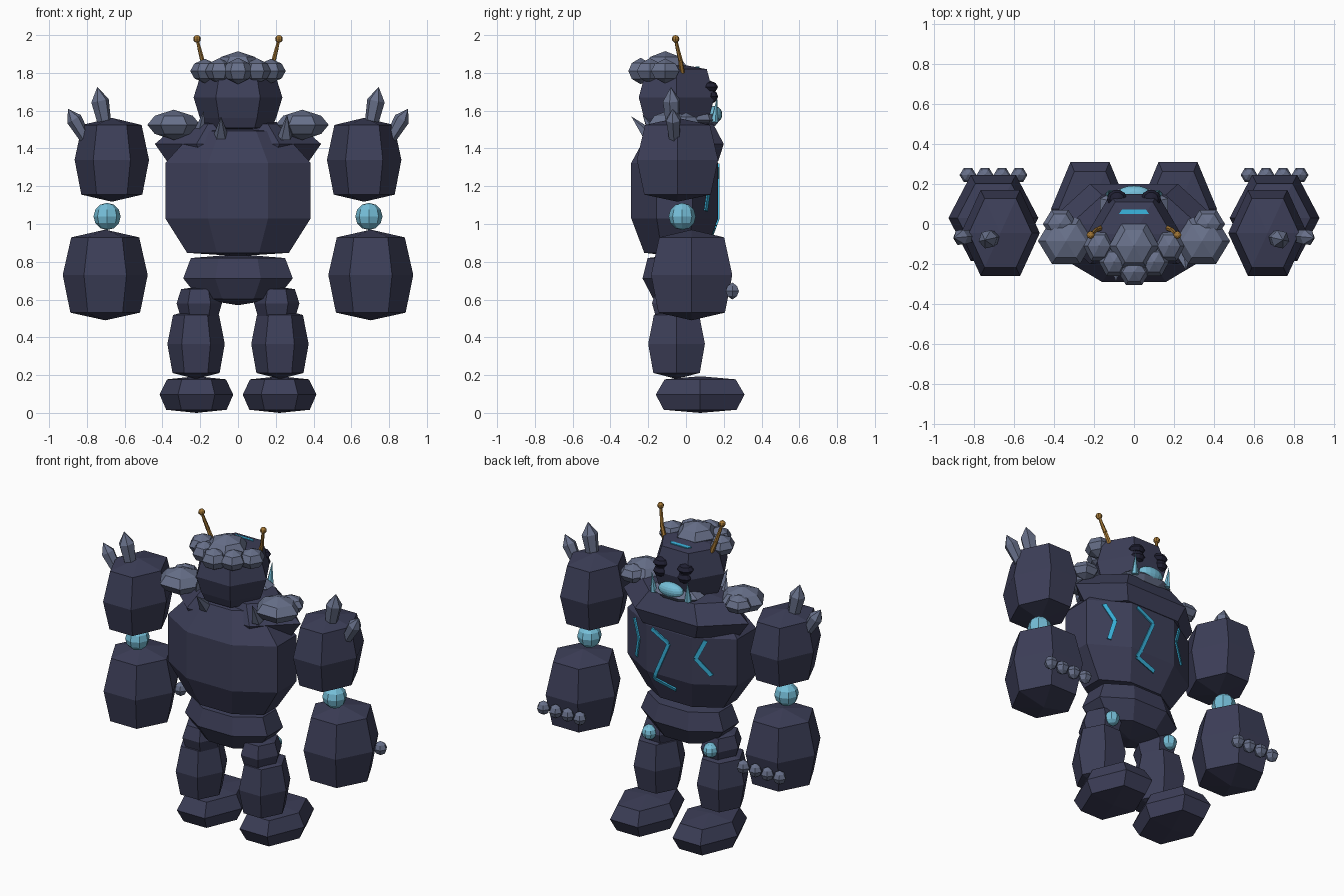
import bpy, bmesh, math
from mathutils import Vector, Matrix
from mathutils.bvhtree import BVHTree

if "Cube" in bpy.data.objects:
    bpy.data.objects.remove(bpy.data.objects["Cube"])


def mat(name, r, g, b):
    m = bpy.data.materials.new(name)
    m.diffuse_color = (r, g, b, 1)
    m.use_nodes = True
    m.node_tree.nodes["Principled BSDF"].inputs["Base Color"].default_value = m.diffuse_color
    return m


STONE = mat("dark_stone", 0.046, 0.049, 0.098)
ROCK = mat("grey_rock", 0.135, 0.16, 0.25)
PALE = mat("pale_cyan", 0.18, 0.52, 0.69)
GLOW = mat("bright_cyan", 0.04, 0.44, 0.70)
GOLD = mat("gold", 0.36, 0.18, 0.035)
BLACK = mat("eye_black", 0.014, 0.014, 0.032)


def finish(bm, name, material):
    bmesh.ops.recalc_face_normals(bm, faces=bm.faces)
    me = bpy.data.meshes.new(name)
    bm.to_mesh(me)
    bm.free()
    me.materials.append(material)
    ob = bpy.data.objects.new(name, me)
    bpy.context.collection.objects.link(ob)
    return ob


LIMB = [(-0.83, 0.82), (0, 1), (0.83, 0.8)]
PEBBLE = [(-0.6, 0.72), (0, 1), (0.6, 0.72)]


def boulder(name, c, half, material=STONE, profile=LIMB, n=6, turn=0.0):
    """Faceted boulder: rings of (height, radius) fractions closed by two poles.
    half = exact half extents along x, y, z."""
    bm = bmesh.new()
    angs = [2 * math.pi * i / n + math.radians(turn) for i in range(n)]
    mx = max(abs(math.cos(a)) for a in angs)
    my = max(abs(math.sin(a)) for a in angs)
    rings = [[bm.verts.new((c[0] + half[0] * r * math.cos(a) / mx,
                            c[1] + half[1] * r * math.sin(a) / my,
                            c[2] + half[2] * h)) for a in angs] for h, r in profile]
    low = bm.verts.new((c[0], c[1], c[2] - half[2]))
    top = bm.verts.new((c[0], c[1], c[2] + half[2]))
    for i in range(n):
        j = (i + 1) % n
        bm.faces.new((low, rings[0][j], rings[0][i]))
        bm.faces.new((top, rings[-1][i], rings[-1][j]))
        for a, b in zip(rings, rings[1:]):
            bm.faces.new((a[i], a[j], b[j], b[i]))
    return finish(bm, name, material)


def spike(name, a, b, r1, r2, material, n=6):
    """Cone or tube from point a to point b."""
    a, b = Vector(a), Vector(b)
    d = b - a
    m = Matrix.Translation((a + b) / 2) @ d.to_track_quat('Z', 'Y').to_matrix().to_4x4()
    bm = bmesh.new()
    bmesh.ops.create_cone(bm, cap_ends=True, segments=n, radius1=r1, radius2=r2,
                          depth=d.length, matrix=m)
    return finish(bm, name, material)


def crystal(name, a, b, r):
    """Tapering prism with a pointed end."""
    k = Vector(a).lerp(Vector(b), 0.68)
    spike(name + "_shaft", a, k, r * 0.7, r, ROCK)
    spike(name + "_point", k, b, r, 0, ROCK)


def ball(name, c, half, material, seg=8, rings=6):
    bm = bmesh.new()
    bmesh.ops.create_uvsphere(bm, u_segments=seg, v_segments=rings, radius=1,
                              matrix=Matrix.Translation(c) @ Matrix.Diagonal((*half, 1)))
    return finish(bm, name, material)


def surface(ob):
    bm = bmesh.new()
    bm.from_mesh(ob.data)
    tree = BVHTree.FromBMesh(bm)
    bm.free()
    return tree


def crack(name, tree, pts, w=0.011):
    """Thin glowing zigzag plate laid on the chest surface."""
    bm = bmesh.new()
    for p, q in zip(pts, pts[1:]):
        p, q = Vector(p), Vector(q)
        side = (q - p).normalized()
        side = Vector((-side.y, side.x)) * w
        prev = None
        for i in range(9):
            m = p.lerp(q, i / 8)
            row = []
            for e in (m - side, m + side):
                hit = tree.ray_cast(Vector((e.x, 1, e.y)), Vector((0, -1, 0)))[0]
                row.append(bm.verts.new((e.x, hit.y + 0.004, e.y)))
            if prev:
                bm.faces.new((prev[0], prev[1], row[1], row[0]))
            prev = row
    ob = finish(bm, name, GLOW)
    mod = ob.modifiers.new("thickness", 'SOLIDIFY')
    mod.thickness = 0.009
    mod.offset = 0


# Body
torso = boulder("torso", (0, -0.06, 1.175), (0.385, 0.23, 0.345), n=8, turn=22.5,
                profile=[(-0.95, 0.7), (-0.42, 1), (0.43, 1), (0.92, 0.6)])
boulder("collar", (0, 0.0, 1.43), (0.44, 0.2, 0.125),
        profile=[(-0.8, 0.85), (-0.05, 1), (0.8, 0.72)])
boulder("pelvis", (0, -0.04, 0.705), (0.29, 0.19, 0.135), n=8, turn=22.5,
        profile=[(-0.75, 0.7), (0.05, 1), (0.85, 0.86)])

# Head with jaw, mouth and forehead mark
head = boulder("head", (0, -0.05, 1.67), (0.235, 0.2, 0.18),
               profile=[(-0.9, 0.75), (-0.6, 0.86), (0, 1), (0.83, 0.8)])
boulder("jaw", (0, 0.09, 1.55), (0.17, 0.09, 0.05), ROCK, PEBBLE, 8, 22.5)
ball("mouth", (0, 0.15, 1.58), (0.085, 0.042, 0.045), PALE, 16, 10)
head_tree = surface(head)
bm = bmesh.new()
corners = []
for x, y in ((-0.075, 0.05), (0.075, 0.05), (0.06, 0.072), (-0.06, 0.072)):
    z = head_tree.ray_cast(Vector((x, y, 3)), Vector((0, 0, -1)))[0].z
    corners.append(bm.verts.new((x, y, z + 0.006)))
bm.faces.new(corners)
mark = finish(bm, "forehead_mark", GLOW)
mark.modifiers.new("thickness", 'SOLIDIFY').thickness = 0.009

# Crown of rocks
boulder("crown_top", (0, -0.11, 1.84), (0.125, 0.11, 0.075), ROCK, PEBBLE)
boulder("crown_back", (0, -0.24, 1.81), (0.08, 0.065, 0.07), ROCK, PEBBLE)

# Chest cracks
tree = surface(torso)
crack("crack_middle", tree, [(0.12, 1.31), (0, 1.245), (0.11, 0.99), (-0.03, 0.95)])
crack("crack_right", tree, [(0.3, 1.3), (0.245, 1.195), (0.275, 1.07)])
crack("crack_left", tree, [(-0.23, 1.31), (-0.18, 1.195), (-0.26, 1.09)])

# Spikes on the upper back
spike("back_spike", (-0.09, -0.19, 1.46), (-0.09, -0.29, 1.57), 0.042, 0, ROCK, 5)
spike("back_spike", (0.25, -0.16, 1.46), (0.26, -0.23, 1.58), 0.04, 0, ROCK, 5)
spike("back_spike", (-0.2, -0.1, 1.5), (-0.18, -0.15, 1.6), 0.03, 0, ROCK, 5)

for s, tag in ((-1, "left"), (1, "right")):
    # Face parts
    boulder("eye_" + tag, (s * 0.085, 0.125, 1.725), (0.05, 0.045, 0.035), BLACK, PEBBLE, 10)
    boulder("eye_lower_" + tag, (s * 0.085, 0.135, 1.675), (0.045, 0.035, 0.04), BLACK, PEBBLE, 10)
    spike("fang_" + tag, (s * 0.12, 0.15, 1.54), (s * 0.125, 0.165, 1.67), 0.022, 0, PALE)
    # Antenna
    path = [(s * 0.165, -0.02, 1.8), (s * 0.19, -0.03, 1.87),
            (s * 0.205, -0.045, 1.93), (s * 0.217, -0.055, 1.98)]
    for i in range(3):
        spike("antenna_" + tag, path[i], path[i + 1], 0.014 - 0.002 * i, 0.012 - 0.002 * i, GOLD)
    ball("antenna_tip_" + tag, path[-1], (0.02,) * 3, GOLD)
    # Crown sides
    boulder("crown_side_" + tag, (s * 0.175, -0.11, 1.81), (0.078, 0.075, 0.065), ROCK, PEBBLE)
    boulder("crown_corner_" + tag, (s * 0.1, -0.19, 1.81), (0.075, 0.07, 0.068), ROCK, PEBBLE)
    # Shoulder rocks
    boulder("shoulder_rock_" + tag, (s * 0.34, -0.085, 1.525), (0.14, 0.115, 0.08), ROCK, PEBBLE)
    boulder("shoulder_pebble_" + tag, (s * 0.37, 0.0, 1.53), (0.085, 0.07, 0.06), ROCK, PEBBLE)
    # Arm
    boulder("upper_arm_" + tag, (s * 0.668, -0.045, 1.34), (0.197, 0.215, 0.222))
    ball("elbow_" + tag, (s * 0.693, -0.02, 1.04), (0.072,) * 3, PALE)
    boulder("forearm_" + tag, (s * 0.703, 0.03, 0.73), (0.225, 0.215, 0.24))
    crystal("arm_crystal_" + tag, (s * 0.70, -0.07, 1.5), (s * 0.745, -0.08, 1.725), 0.048)
    crystal("side_crystal_" + tag, (s * 0.80, -0.06, 1.44), (s * 0.9, -0.07, 1.61), 0.042)
    for i in range(4):
        boulder("knuckle_" + tag, (s * (0.575 + 0.085 * i), 0.245, 0.645),
                (0.042, 0.035, 0.045), ROCK, PEBBLE)
    # Leg
    boulder("thigh_" + tag, (s * 0.205, -0.06, 0.58), (0.12, 0.12, 0.09))
    ball("knee_" + tag, (s * 0.215, 0.06, 0.585), (0.045,) * 3, PALE)
    boulder("shin_" + tag, (s * 0.222, -0.05, 0.365), (0.152, 0.15, 0.185))
    boulder("foot_" + tag, (s * 0.22, 0.075, 0.097), (0.195, 0.235, 0.097))
